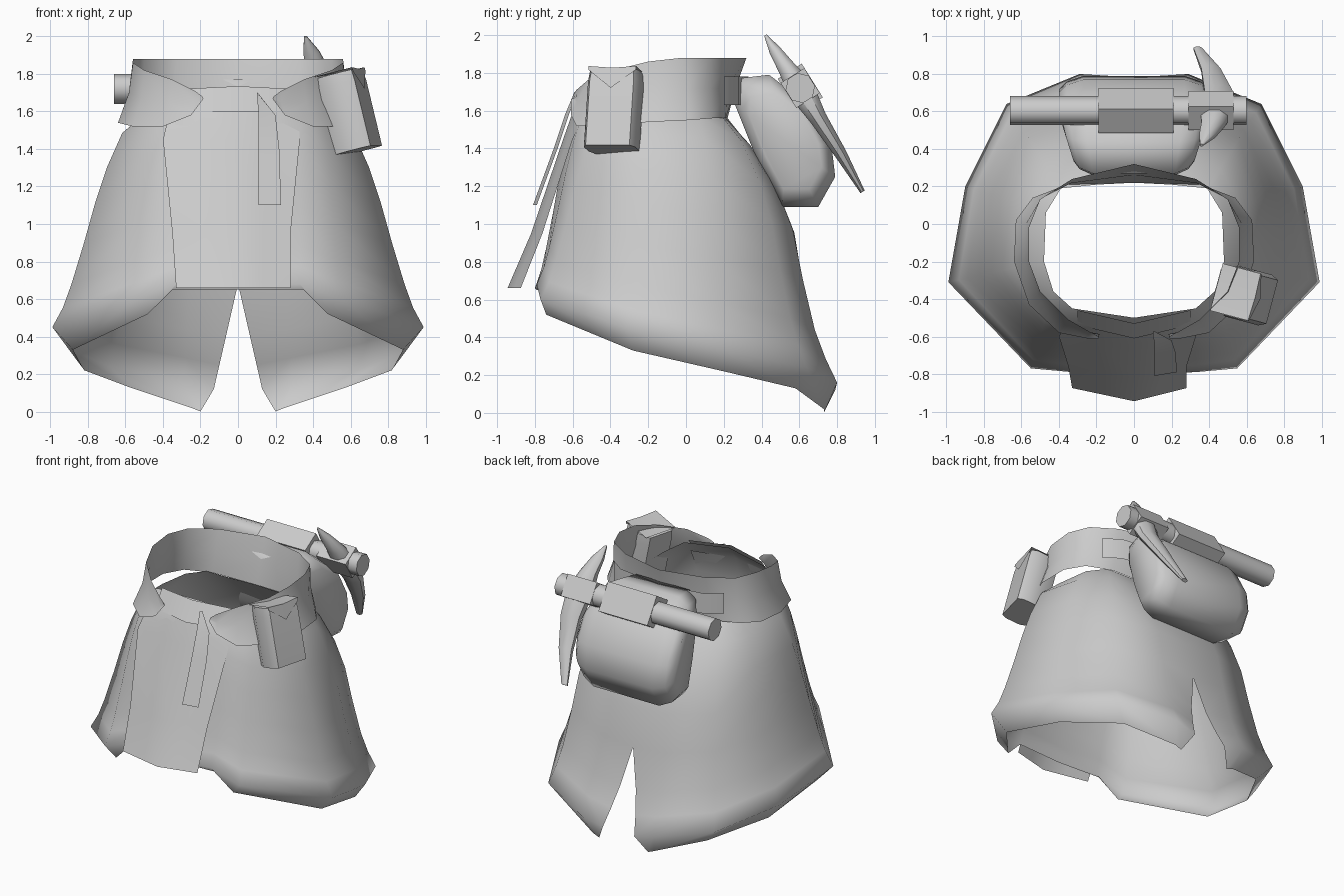
import bpy, bmesh, math
from mathutils import Vector, Matrix

old = bpy.data.objects.get("Cube")
if old:
    bpy.data.objects.remove(old, do_unlink=True)

grey = bpy.data.materials.new("plain grey")
grey.use_nodes = True
grey.diffuse_color = (0.6, 0.6, 0.6, 1)
grey.node_tree.nodes["Principled BSDF"].inputs["Base Color"].default_value = (0.6, 0.6, 0.6, 1)


def loft(name, rows, closed=False, caps=False, mirror=False, angle=50):
    """Skin rows of points into a surface."""
    bm = bmesh.new()
    grid = [[bm.verts.new(p) for p in row] for row in rows]
    n = len(grid[0])
    for a, b in zip(grid, grid[1:]):
        for i in range(n if closed else n - 1):
            j = (i + 1) % n
            bm.faces.new((a[i], a[j], b[j], b[i]))
    if caps:
        bm.faces.new(grid[0][::-1])
        bm.faces.new(grid[-1])
    bmesh.ops.recalc_face_normals(bm, faces=bm.faces)
    mesh = bpy.data.meshes.new(name)
    bm.to_mesh(mesh)
    bm.free()
    obj = bpy.data.objects.new(name, mesh)
    bpy.context.collection.objects.link(obj)
    mesh.materials.append(grey)
    if mirror:
        obj.modifiers.new("Mirror", "MIRROR").merge_threshold = 0.002
    bpy.ops.object.select_all(action="DESELECT")
    obj.select_set(True)
    bpy.context.view_layer.objects.active = obj
    bpy.ops.object.shade_smooth_by_angle(angle=math.radians(angle))
    return obj


def tube(name, stations, axis, side, sides=8):
    """Polygonal tube: stations are (centre, half width, half depth)."""
    axis, side = Vector(axis).normalized(), Vector(side).normalized()
    up = axis.cross(side)
    turn = [math.tau * (i + 0.5) / sides for i in range(sides)]
    rows = [[Vector(c) + side * w * math.cos(a) + up * d * math.sin(a) for a in turn]
            for c, w, d in stations]
    return loft(name, rows, closed=True, caps=True)


# Skirt half, front centre round to the back slit
waist = [(0, -.5, 1.73), (.33, -.45, 1.7), (.43, -.36, 1.64), (.48, -.2, 1.6),
         (.47, .06, 1.58), (.39, .19, 1.57), (.2, .21, 1.56), (0, .22, 1.56)]
ridge = [(0, -.8, .66), (.33, -.79, .68), (.55, -.77, .6), (.99, -.31, .45),
         (.9, .2, .33), (.68, .64, .24), (.29, .8, .16), (.12, .79, .12)]
lip = [(0, -.79, .65), (.35, -.77, .65), (.48, -.74, .52), (.88, -.28, .33),
       (.82, .2, .22), (.58, .58, .13), (.25, .73, .02), (.2, .73, 0)]
drop = [0, .1, .26, .42, .61, .8, .91, 1]
side_flare = [0, .27, .43, .55, .67, .8, .89, 1]
back_flare = [0, .2, .46, .62, .7, .8, .9, 1]
skirt_rows = []
for t, fs, fb in zip(drop, side_flare, back_flare):
    row = []
    for i, (a, b) in enumerate(zip(waist, ridge)):
        f = fs + (fb - fs) * max(0, i - 3) / 4
        x, y, z = a[0] + (b[0] - a[0]) * f, a[1] + (b[1] - a[1]) * f, a[2] + (b[2] - a[2]) * t
        if i == 7:
            x = .23 * max(0, .68 - z)
        row.append((x, y, z))
    skirt_rows.append(row)
loft("skirt", skirt_rows + [lip], mirror=True, angle=130)

# Flared belt, tapering to pointed ends at the front
belt_top = [(0, .32, 1.88), (.33, .24, 1.88), (.5, .13, 1.88), (.56, -.02, 1.88),
            (.56, -.2, 1.86), (.5, -.36, 1.82), (.35, -.51, 1.77), (.23, -.58, 1.71),
            (.19, -.6, 1.68)]
belt_low = [(0, .22, 1.56), (.36, .21, 1.56), (.54, .14, 1.56), (.63, .02, 1.55),
            (.64, -.2, 1.54), (.56, -.43, 1.52), (.4, -.58, 1.52), (.25, -.61, 1.58),
            (.19, -.61, 1.66)]
belt_mid = [Vector(a).lerp(Vector(b), .5) * .97 + Vector((0, 0, .05))
            for a, b in zip(belt_top, belt_low)]
loft("belt", [belt_top, belt_mid, belt_low], mirror=True, angle=70)
loft("belt_front", [[(0, -.53, 1.735), (.3, -.46, 1.72)],
                    [(0, -.61, 1.6), (.3, -.54, 1.6)]], mirror=True)

# Front apron panel, creased down the middle
apron = [(1.62, -.36, .32, -.59, .08), (1.45, -.4, .33, -.65, .05),
         (.95, -.35, .28, -.82, .06), (.66, -.33, .28, -.945, .07)]
loft("apron", [[(l, y + e, z), (l / 2, y + e / 2, z), (0, y, z), (r / 2, y + e / 2, z),
                (r, y + e, z)] for z, l, r, y, e in apron])

# Loose end of the belt
tail = [(1.7, .1, .105, -.59), (1.58, .11, .2, -.64), (1.4, .11, .22, -.7), (1.1, .11, .23, -.81)]
loft("belt_tail", [[(l, y, z), (r, y + .02, z)] for z, l, r, y in tail])

# Rounded pouch on the back, narrower towards the belt, with its strap
profile = [(.27, 1.77), (.44, 1.79), (.66, 1.62), (.77, 1.42), (.79, 1.25),
           (.7, 1.09), (.51, 1.09), (.38, 1.33), (.26, 1.63)]
loft("back_pouch", [[(x * min(1, .8 + .57 * (y - .25)), .53 + (y - .53) * s, 1.43 + (z - 1.43) * s)
                     for y, z in profile]
                    for x, s in [(-.4, .72), (-.36, .88), (-.27, 1), (.27, 1), (.36, .88), (.4, .72)]],
     closed=True, caps=True, angle=75)
loft("pouch_strap", [[(0, .33, z), (.34, .28, z), (.45, .2, z)] for z in (1.78, 1.63)], mirror=True)

# Pickaxe lying across the pouch
X, SLOPE = (1, 0, 0), (0, .52, -.83)


def rod(name, x0, x1, along, across, sides=4):
    """Bar along x, turned to match the head."""
    w, d = (r / math.cos(math.pi / sides) for r in (along, across))
    tube(name, [((x, .605, 1.72), w, d) for x in (x0, x1)], X, SLOPE, sides)


rod("pickaxe_handle", -.66, .6, .075, .072, 8)
rod("handle_wrap", -.19, .21, .105, .075)
rod("pickaxe_collar", .29, .53, .078, .074)
tube("pickaxe_head", [((.36, .42, 2), .008, .008), ((.39, .47, 1.92), .045, .034),
                      ((.42, .53, 1.83), .065, .05), ((.44, .61, 1.71), .095, .078),
                      ((.45, .7, 1.56), .08, .05), ((.41, .82, 1.37), .055, .035),
                      ((.34, .935, 1.17), .025, .014)], SLOPE, X)

# Tilted box pouch on the left hip
place = (Matrix.Translation((.585, -.375, 1.595)) @ Matrix.Rotation(math.radians(-15), 4, "Z")
         @ Matrix.Rotation(math.radians(-14), 4, "Y"))
outline = [(-.11, -.1), (-.03, -.14), (.07, -.14), (.11, -.12),
           (.11, .12), (.07, .14), (-.03, .14), (-.11, .1)]
box = loft("hip_pouch", [[(x * s, y * s, z) for x, y in outline]
                         for z, s in [(-.21, 1), (.15, 1), (.21, .95)]], closed=True, caps=True)
flap = loft("hip_pouch_flap", [[(-.1, -.13, .22), (-.1, 0, .22), (-.1, .13, .22)],
                               [(.115, -.13, .22), (.118, 0, .21), (.115, .13, .22)],
                               [(.115, -.13, .2), (.12, 0, .1), (.115, .13, .2)]], angle=30)
for part in (box, flap):
    part.matrix_world = place
